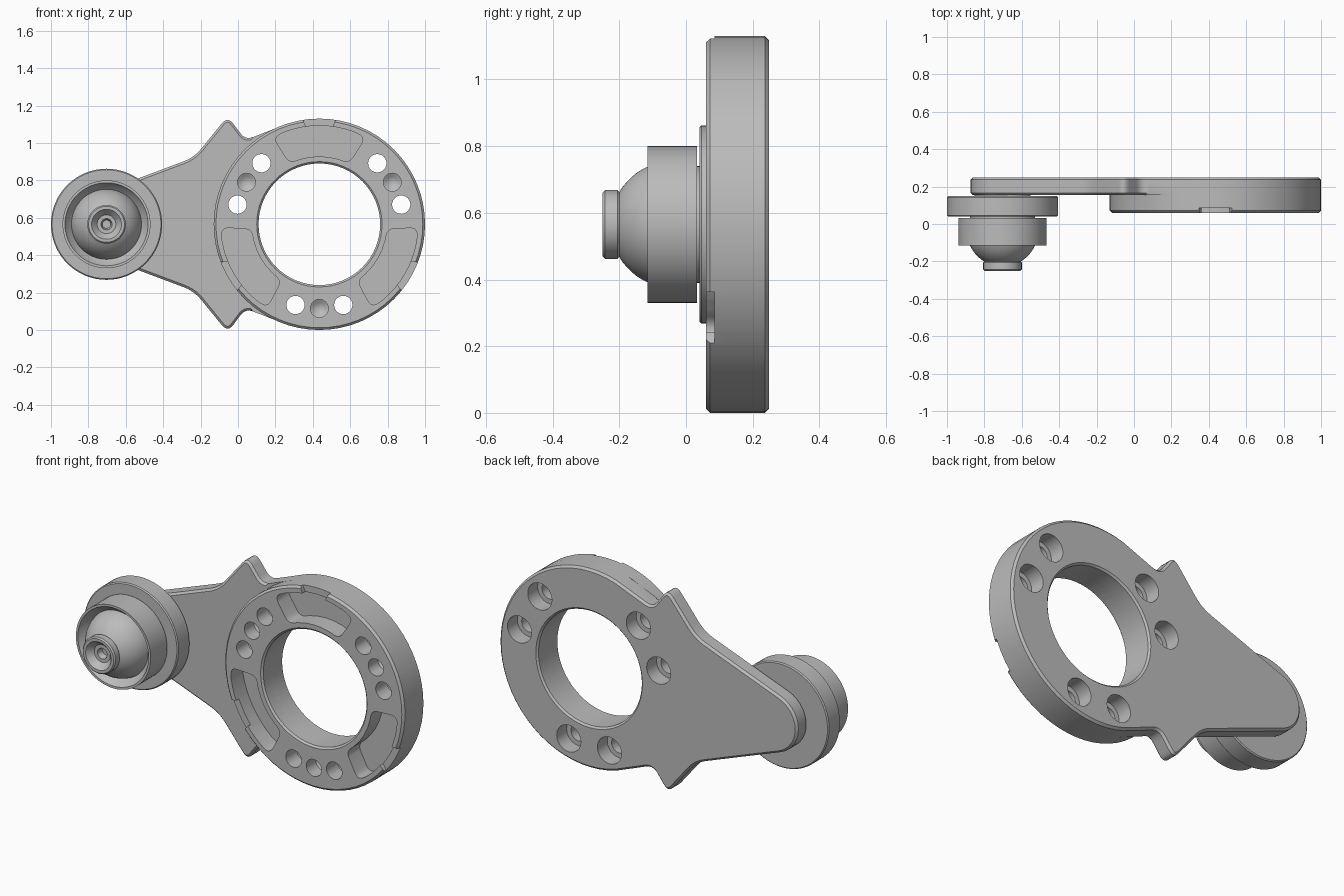
import bpy, bmesh
from math import sin, cos, radians, pi, hypot
from mathutils import Vector

cube = bpy.data.objects.get("Cube")
if cube:
    bpy.data.objects.remove(cube, do_unlink=True)

grey = bpy.data.materials.new("satin grey")
grey.use_nodes = True
grey.diffuse_color = (0.5, 0.5, 0.5, 1)
grey.node_tree.nodes["Principled BSDF"].inputs["Base Color"].default_value = (0.5, 0.5, 0.5, 1)

RING = (0.435, 0.565)     # ring centre (x, z)
HUB = (-0.703, 0.565)     # joint centre (x, z)
R = 0.565                 # ring outer radius
SEGS = 64
FRONT, SEAM, BACK = 0.06, 0.155, 0.249
CHAMFER = 0.012


def polar(centre, radius, degrees):
    a = radians(degrees)
    return (centre[0] + radius * cos(a), centre[1] + radius * sin(a))


def make_object(name, bm):
    bmesh.ops.remove_doubles(bm, verts=bm.verts, dist=1e-5)
    bmesh.ops.recalc_face_normals(bm, faces=bm.faces)
    mesh = bpy.data.meshes.new(name)
    bm.to_mesh(mesh)
    bm.free()
    mesh.materials.append(grey)
    obj = bpy.data.objects.new(name, mesh)
    bpy.context.collection.objects.link(obj)
    return obj


def rounded(corners, steps=5):
    """Outline from (point, cut) pairs; each cut corner becomes a soft curve."""
    out = []
    for i, (p, cut) in enumerate(corners):
        p = Vector(p)
        if not cut:
            out.append(p)
            continue
        a = p + (Vector(corners[i - 1][0]) - p).normalized() * cut
        b = p + (Vector(corners[(i + 1) % len(corners)][0]) - p).normalized() * cut
        for k in range(steps + 1):
            t = k / steps
            out.append(a * (1 - t) ** 2 + p * 2 * t * (1 - t) + b * t * t)
    return out


def prism(name, outline, y0, y1, chamfered=None):
    """Extrude an x-z outline along y; chamfer the rim edges picked by a rule."""
    bm = bmesh.new()
    face = bm.faces.new([bm.verts.new((p[0], y0, p[1])) for p in outline])
    new = bmesh.ops.extrude_face_region(bm, geom=[face])["geom"]
    for v in new:
        if isinstance(v, bmesh.types.BMVert):
            v.co.y = y1
    if chamfered:
        edges = [e for e in bm.edges if abs(e.verts[0].co.y - e.verts[1].co.y) < 1e-6
                 and chamfered((e.verts[0].co + e.verts[1].co) / 2)]
        bmesh.ops.bevel(bm, geom=edges, offset=CHAMFER, segments=1,
                        affect='EDGES', profile=0.5)
    return make_object(name, bm)


def lathe(name, profile, centre, segs=SEGS):
    """Turn an axis-to-axis (radius, y) profile about the y direction."""
    bm = bmesh.new()
    rows = []
    for i in range(segs):
        a = 2 * pi * i / segs
        rows.append([bm.verts.new((centre[0] + r * cos(a), y, centre[1] + r * sin(a)))
                     for r, y in profile])
    for i in range(segs):
        a, b = rows[i], rows[(i + 1) % segs]
        for j in range(len(profile) - 1):
            quad = (a[j], a[j + 1], b[j + 1], b[j])
            bm.faces.new(quad)
    bmesh.ops.dissolve_degenerate(bm, dist=1e-6, edges=bm.edges)
    return make_object(name, bm)


def cut(targets, cutter):
    for obj in targets:
        mod = obj.modifiers.new("cut", 'BOOLEAN')
        mod.operation, mod.solver, mod.object = 'DIFFERENCE', 'EXACT', cutter
        with bpy.context.temp_override(object=obj, active_object=obj, selected_objects=[obj]):
            bpy.ops.object.modifier_apply(modifier=mod.name)
    bpy.data.objects.remove(cutter, do_unlink=True)


# Arm plate: round hub end, pointed ears, full ring disc
upper = [(polar(HUB, 0.17, 180 - 10 * k), 0) for k in range(8)]
upper += [((-0.235, 0.922), 0.06), ((-0.055, 1.143), 0.05), ((0.04, 1.015), 0.045)]
lower = [((x, 2 * RING[1] - z), c) for (x, z), c in reversed(upper[1:])]
step = 360 / SEGS
disc = [(polar(RING, R, k * step), 0) for k in range(19, -20, -1)]


def plate_edges(p):
    return p.y > BACK - 0.001 or hypot(p.x - RING[0], p.z - RING[1]) > R + 0.008


arm_plate = prism("arm_plate", rounded(upper + disc + lower), SEAM, BACK, plate_edges)

# Front half of the ring, chamfered on its front rim
ring = lathe("mounting_ring", [(0, FRONT), (R - CHAMFER, FRONT), (R, FRONT + CHAMFER),
                               (R, SEAM), (0, SEAM)], RING)
body = [arm_plate, ring]

# Central bore with chamfered mouths
bore = 0.325
cut(body, lathe("bore_cutter", [(0, 0), (bore + 0.07, 0), (bore, FRONT + 0.01),
                                (bore, BACK - 0.01), (bore + 0.05, BACK + 0.04),
                                (0, BACK + 0.04)], RING))

# Three repeats: pocket, rim notch, and a screw group opposite
for turn in (90, 210, 330):
    outer = [(polar(RING, 0.527, turn + a), 0.045 if abs(a) == 28 else 0)
             for a in (28, 20, 15, 10, 5, 0, -5, -10, -15, -20, -28)]
    inner = [(polar(RING, 0.363, turn + a), 0.04 if abs(a) == 26 else 0)
             for a in (-26, -17, -8, 0, 8, 17, 26)]
    cut(body, prism("pocket_cutter", rounded(outer + inner), 0, 0.165))

    notch = [polar(RING, r, turn + a) for r, a in
             ((0.5, 8), (0.535, 8), (0.6, 10), (0.6, -10), (0.535, -8), (0.5, -8))]
    cut([ring], prism("notch_cutter", notch, 0, 0.085))

    middle = turn + 60
    for offset in (-16.5, 16.5):
        cut(body, lathe("screw_cutter", [(0, 0), (0.049, 0), (0.049, 0.16), (0.076, 0.16),
                                         (0.076, 0.3), (0, 0.3)],
                        polar(RING, 0.45, middle + offset), 24))
    cut(body, lathe("pin_cutter", [(0, 0), (0.048, 0), (0.048, 0.145), (0, 0.175)],
                    polar(RING, 0.45, middle), 24))

# Joint: washer and shaft, socket, ball stud
washer = lathe("washer", [(0, 0.04), (0.291, 0.04), (0.297, 0.046), (0.297, 0.143),
                          (0.291, 0.149), (0.15, 0.149), (0.15, 0.165), (0, 0.165)], HUB)
shaft = lathe("socket_neck", [(0, 0.02), (0.175, 0.02), (0.175, 0.05), (0, 0.05)], HUB)
socket = lathe("ball_socket", [(0, -0.07), (0.185, -0.07), (0.21, -0.095), (0.222, -0.116),
                               (0.235, -0.116), (0.235, 0.033), (0, 0.033)], HUB)
ball = [(0.191 * cos(radians(a)), -0.036 - 0.191 * sin(radians(a)))
        for a in range(0, 61, 6)]
stud = lathe("ball_stud", [(0, -0.036)] + ball + [
    (0.092, -0.2), (0.098, -0.2), (0.103, -0.206), (0.103, -0.243), (0.096, -0.25),
    (0.08, -0.25), (0.05, -0.215), (0.03, -0.215), (0.022, -0.18), (0, -0.18)], HUB)

# Smooth round walls, keep crisp edges
bpy.ops.object.select_all(action='DESELECT')
for obj in body + [washer, shaft, socket, stud]:
    obj.select_set(True)
    bpy.context.view_layer.objects.active = obj
bpy.ops.object.shade_smooth_by_angle(angle=radians(30))
